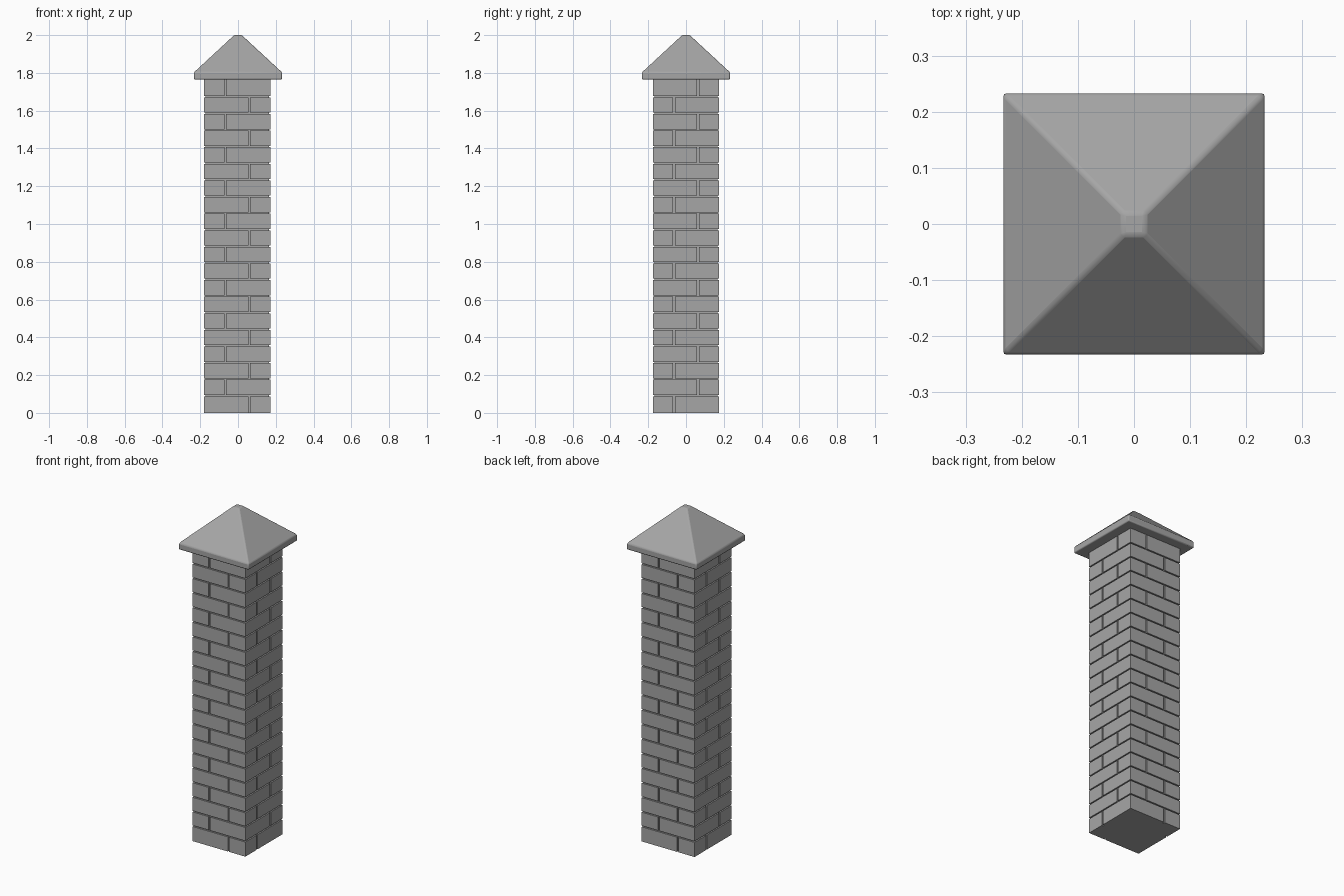
import bpy, bmesh, math
from mathutils import Matrix

if "Cube" in bpy.data.objects:
    bpy.data.objects.remove(bpy.data.objects["Cube"])

stone = bpy.data.materials.new("grey_stone")
stone.use_nodes = True
GREY = (0.38, 0.38, 0.38, 1)
stone.diffuse_color = GREY
stone.node_tree.nodes["Principled BSDF"].inputs["Base Color"].default_value = GREY


def add_loft(bm, rings):
    """Skin a stack of matching outlines and close both ends."""
    loops = [[bm.verts.new(p) for p in ring] for ring in rings]
    for lower, upper in zip(loops, loops[1:]):
        for i in range(len(lower)):
            j = (i + 1) % len(lower)
            bm.faces.new((lower[i], lower[j], upper[j], upper[i]))
    bm.faces.new(loops[0][::-1])
    bm.faces.new(loops[-1])
    return [v for loop in loops for v in loop]


def add_prism(bm, outline, low, high):
    return add_loft(bm, [[(x, y, z) for x, y in outline] for z in (low, high)])


def square(half):
    return [(-half, -half), (half, -half), (half, half), (-half, half)]


def finish(bm, name, x=0):
    bmesh.ops.recalc_face_normals(bm, faces=bm.faces)
    mesh = bpy.data.meshes.new(name)
    bm.to_mesh(mesh)
    bm.free()
    mesh.materials.append(stone)
    obj = bpy.data.objects.new(name, mesh)
    obj.location.x = x
    bpy.context.collection.objects.link(obj)
    return obj


HALF, JOINT_LOW, JOINT_HIGH = 0.176, 0.059, 0.068
COURSES, TOP, BED, SHIFT = 20, 1.765, 0.007, -0.004
STEP = 0.0879
FIRST = TOP - STEP * (COURSES - 1)

# Brick outlines: a long corner piece and a square corner block
corner = [(-HALF, -HALF), (JOINT_LOW, -HALF), (JOINT_LOW, -JOINT_HIGH),
          (-JOINT_HIGH, -JOINT_HIGH), (-JOINT_HIGH, JOINT_LOW), (-HALF, JOINT_LOW)]
block = [(JOINT_HIGH, -HALF), (HALF, -HALF), (HALF, -JOINT_HIGH), (JOINT_HIGH, -JOINT_HIGH)]

# Bricks: both pieces repeat on opposite corners, mirrored on every other course
bm = bmesh.new()
for course in range(COURSES):
    low = FIRST + (course - 1) * STEP if course else 0
    high = FIRST + course * STEP - (BED if course < COURSES - 1 else 0)
    flip = 1 if course % 2 == 0 else -1
    for outline in (corner, block):
        for side in (1, -1):
            verts = add_prism(bm, outline, low, high)
            place = Matrix.Diagonal((side * flip, side, 1, 1))
            bmesh.ops.transform(bm, matrix=place, verts=verts)
finish(bm, "bricks", SHIFT)

# Recessed core behind the joints
bm = bmesh.new()
add_prism(bm, square(HALF - 0.009), 0, TOP)
finish(bm, "joint_core", SHIFT)

# Cap: square slab rising to a small flat top
bm = bmesh.new()
add_loft(bm, [[(x, y, z) for x, y in square(half)]
              for half, z in ((0.233, TOP), (0.233, 1.803), (0.02, 2.0))])
cap = finish(bm, "cap")
bevel = cap.modifiers.new("soft_edges", "BEVEL")
bevel.width = 0.006
bevel.segments = 2
bpy.ops.object.select_all(action="DESELECT")
cap.select_set(True)
bpy.context.view_layer.objects.active = cap
bpy.ops.object.shade_smooth_by_angle(angle=math.radians(35))
